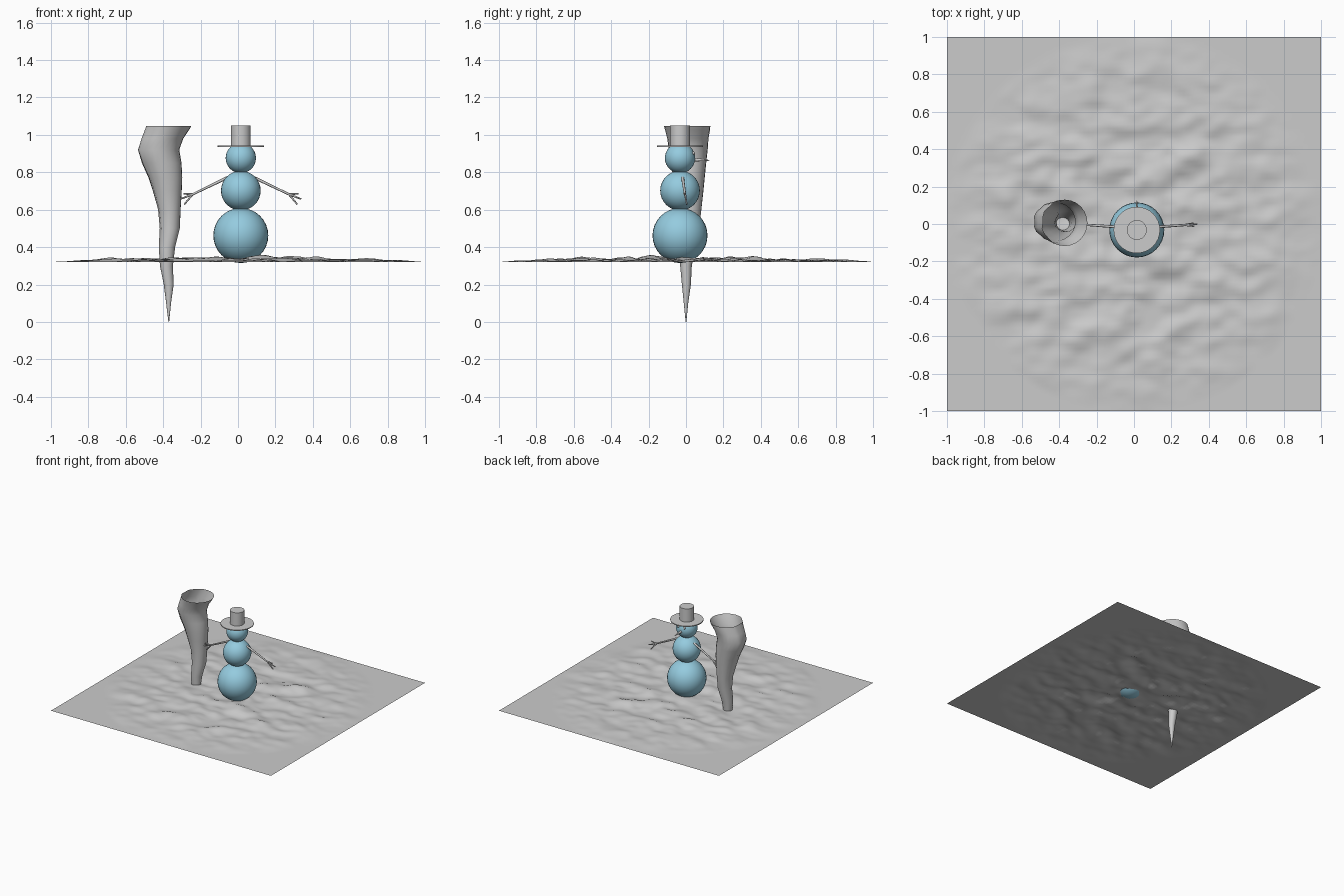
import bpy, bmesh, math
from mathutils import Vector, noise

if "Cube" in bpy.data.objects:
    bpy.data.objects.remove(bpy.data.objects["Cube"])

CX, CY = 0.015, -0.032   # snow figure axis

blue = bpy.data.materials.new("blue_snow")
blue.diffuse_color = (0.30, 0.60, 0.74, 1)
blue.use_nodes = True
blue.node_tree.nodes["Principled BSDF"].inputs["Base Color"].default_value = blue.diffuse_color


def mesh_object(name, bm, mat=None, angle=50):
    bmesh.ops.recalc_face_normals(bm, faces=bm.faces)
    me = bpy.data.meshes.new(name)
    bm.to_mesh(me)
    bm.free()
    ob = bpy.data.objects.new(name, me)
    bpy.context.collection.objects.link(ob)
    if mat:
        me.materials.append(mat)
    bpy.ops.object.select_all(action='DESELECT')
    ob.select_set(True)
    bpy.context.view_layer.objects.active = ob
    bpy.ops.object.shade_smooth_by_angle(angle=math.radians(angle))
    return ob


def ball(name, loc, r, mat=None, seg=32):
    bm = bmesh.new()
    bmesh.ops.create_uvsphere(bm, u_segments=seg, v_segments=seg // 2, radius=r)
    bmesh.ops.translate(bm, verts=bm.verts, vec=loc)
    return mesh_object(name, bm, mat)


def stick(bm, a, b, r1, r2, seg=8):
    # tapered rod between two points
    a, b = Vector(a), Vector(b)
    d = b - a
    vs = bmesh.ops.create_cone(bm, cap_ends=True, segments=seg, radius1=r1,
                               radius2=r2, depth=d.length)["verts"]
    rot = d.to_track_quat('Z', 'Y')
    for v in vs:
        v.co = rot @ v.co + (a + b) / 2


def loft(bm, rings, sides, ripple=0.0):
    # rings: z, centre x, centre y, radius x, radius y
    prev = None
    for z, x, y, rx, ry in rings:
        cur = []
        for i in range(sides):
            t = math.tau * i / sides
            left = max(0, -math.cos(t))
            k = 1 + ripple * left * math.sin(8 * t + 5 * z)
            cur.append(bm.verts.new((x + rx * k * math.cos(t), y + ry * k * math.sin(t), z)))
        if prev:
            for i in range(sides):
                j = (i + 1) % sides
                bm.faces.new((prev[i], prev[j], cur[j], cur[i]))
        prev = cur


# snowy ground sheet, flat at the border and bumpy in the middle
bm = bmesh.new()
bmesh.ops.create_grid(bm, x_segments=90, y_segments=90, size=1)
for v in bm.verts:
    x, y, _ = v.co
    fall = max(0.0, 1 - (x * x + y * y)) ** 0.7
    n = noise.noise(Vector((x * 5, y * 8, 3.1))) + 0.5 * noise.noise(Vector((x * 11, y * 16, 7.7)))
    v.co.z = 0.32 + fall * max(0.0, 0.014 + 0.030 * n)
mesh_object("snow_ground", bm, angle=80)

# body balls
ball("lower_body", (CX, CY, 0.462), 0.147, blue)
ball("middle_body", (CX, CY, 0.702), 0.106, blue)
ball("head", (CX, CY, 0.876), 0.081, blue)

# hat: brim and crown
bm = bmesh.new()
stick(bm, (CX, CY, 0.935), (CX, CY, 0.942), 0.124, 0.124, 32)
stick(bm, (CX, CY, 0.942), (CX, CY, 1.05), 0.053, 0.053, 32)
mesh_object("hat", bm)

# eyes and nose on the +y side
for s in (-1, 1):
    ball("eye", (CX + s * 0.028, CY + 0.071, 0.902), 0.009, None, 12)
bm = bmesh.new()
stick(bm, (CX, CY + 0.07, 0.868), (CX, 0.125, 0.864), 0.011, 0.002, 12)
mesh_object("nose", bm)

# twig arms with three fingers each
for s, name in ((1, "right_arm"), (-1, "left_arm")):
    bm = bmesh.new()
    p = lambda x, y, z: (CX + s * x, y, z)
    stick(bm, p(0.075, -0.018, 0.770), p(0.262, -0.005, 0.680), 0.008, 0.006)
    for tip in ((0.307, -0.012, 0.686), (0.323, 0.0, 0.657), (0.302, 0.004, 0.628)):
        stick(bm, p(0.258, -0.005, 0.682), p(*tip), 0.006, 0.004)
    mesh_object(name, bm)

# twisted funnel column, open at the top
rings = [
    (0.00, -.370, .000, .002, .002), (0.10, -.371, .000, .013, .012),
    (0.20, -.370, .002, .026, .024), (0.30, -.382, .000, .034, .031),
    (0.40, -.379, .006, .043, .043), (0.50, -.364, .016, .053, .054),
    (0.60, -.367, .020, .060, .062), (0.70, -.378, .018, .077, .075),
    (0.77, -.388, .016, .090, .084), (0.85, -.408, .013, .106, .095),
    (0.92, -.425, .012, .111, .104), (0.98, -.405, .010, .112, .110),
    (1.03, -.378, .008, .119, .121), (1.048, -.370, .006, .121, .124)]
bm = bmesh.new()
loft(bm, rings, 24, 0.04)
mesh_object("funnel_column", bm)
